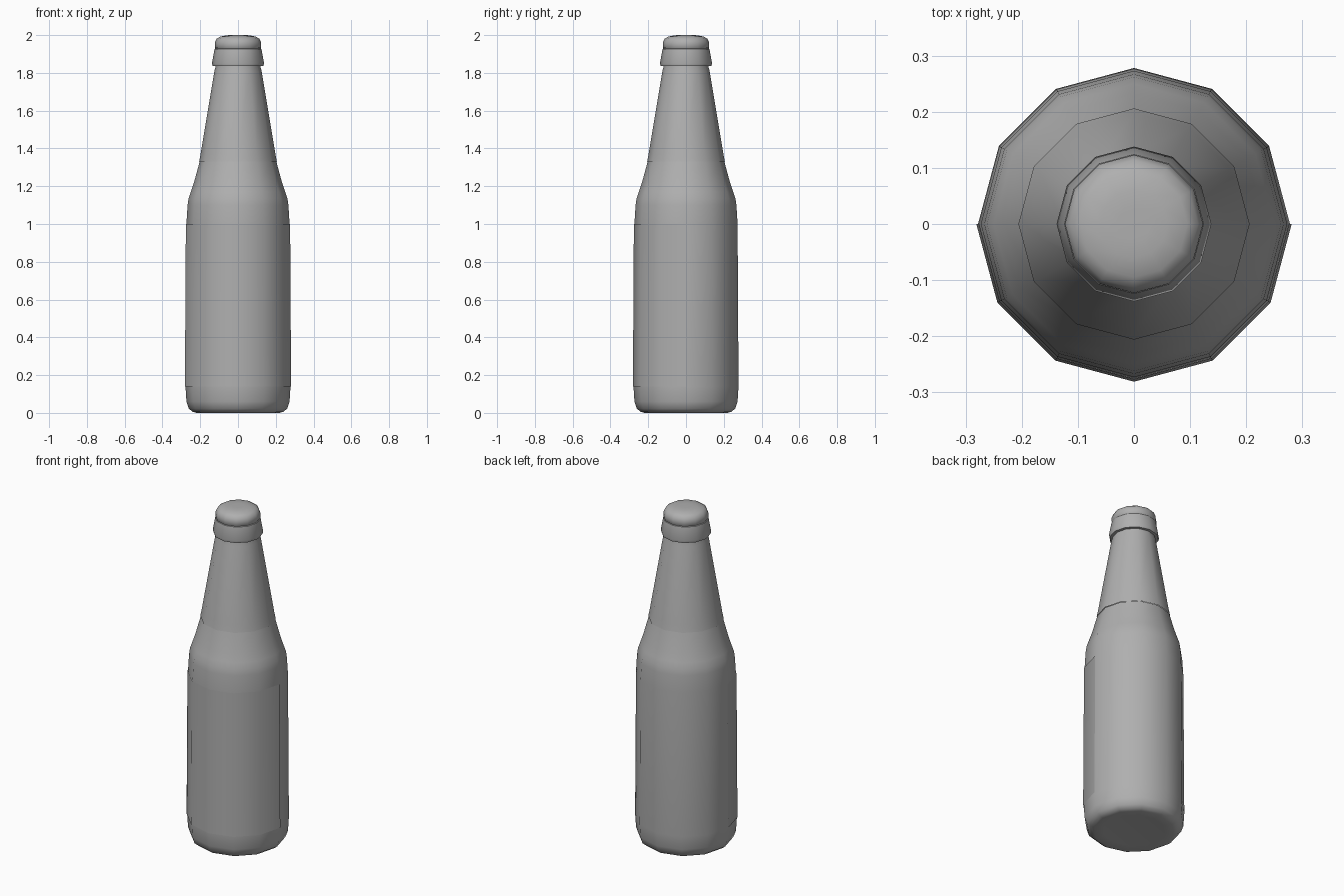
import bpy, bmesh, math

if "Cube" in bpy.data.objects:
    bpy.data.objects.remove(bpy.data.objects["Cube"])

SIDES = 12

# Dark neutral grey shared by all parts
GREY = bpy.data.materials.new("dark_grey")
GREY.diffuse_color = (0.43, 0.43, 0.43, 1.0)
GREY.use_nodes = True
GREY.node_tree.nodes["Principled BSDF"].inputs["Base Color"].default_value = GREY.diffuse_color


def lathe(name, profile, start=0, steps=SIDES, offset=0.0, cap_start=False, cap_end=False):
    """Revolve (radius, z) points around z; steps < SIDES gives an open shell."""
    bm = bmesh.new()
    closed = steps == SIDES
    count = steps if closed else steps + 1
    rings = []
    for r, z in profile:
        ring = []
        for i in range(count):
            a = 2 * math.pi * (start + i) / SIDES
            ring.append(bm.verts.new(((r + offset) * math.cos(a), (r + offset) * math.sin(a), z)))
        rings.append(ring)
    for low, high in zip(rings, rings[1:]):
        for i in range(steps):
            j = (i + 1) % count
            bm.faces.new((low[i], low[j], high[j], high[i]))
    if cap_start:
        bm.faces.new(rings[0][::-1])
    if cap_end:
        bm.faces.new(rings[-1])
    mesh = bpy.data.meshes.new(name)
    bm.to_mesh(mesh)
    bm.free()
    mesh.materials.append(GREY)
    ob = bpy.data.objects.new(name, mesh)
    bpy.context.collection.objects.link(ob)
    bpy.ops.object.select_all(action='DESELECT')
    ob.select_set(True)
    bpy.context.view_layer.objects.active = ob
    bpy.ops.object.shade_smooth_by_angle(angle=math.radians(50))
    return ob


# Glass body with rounded foot and shoulder
lathe("bottle_body", [(0.17, 0.004), (0.22, 0.0), (0.24, 0.006), (0.26, 0.022), (0.273, 0.06),
                      (0.278, 0.14), (0.273, 1.0), (0.267, 1.10), (0.262, 1.135), (0.25, 1.17),
                      (0.233, 1.22), (0.203, 1.33)], cap_start=True)

# Tapered neck
lathe("bottle_neck", [(0.206, 1.33), (0.198, 1.37), (0.125, 1.81), (0.118, 1.835), (0.116, 1.87)])

# Label wrapped around the front half
lathe("front_label", [(0.278, 0.14), (0.273, 1.0)], start=SIDES // 2, steps=SIDES // 2, offset=0.003)

# Flared collar under the cap
lathe("collar", [(0.115, 1.835), (0.134, 1.836), (0.138, 1.85), (0.124, 1.927), (0.115, 1.93)])

# Rounded cap top
lathe("cap", [(0.115, 1.924), (0.123, 1.933), (0.123, 1.96), (0.114, 1.98),
              (0.095, 1.992), (0.06, 1.999), (0.03, 2.0)], cap_end=True)
